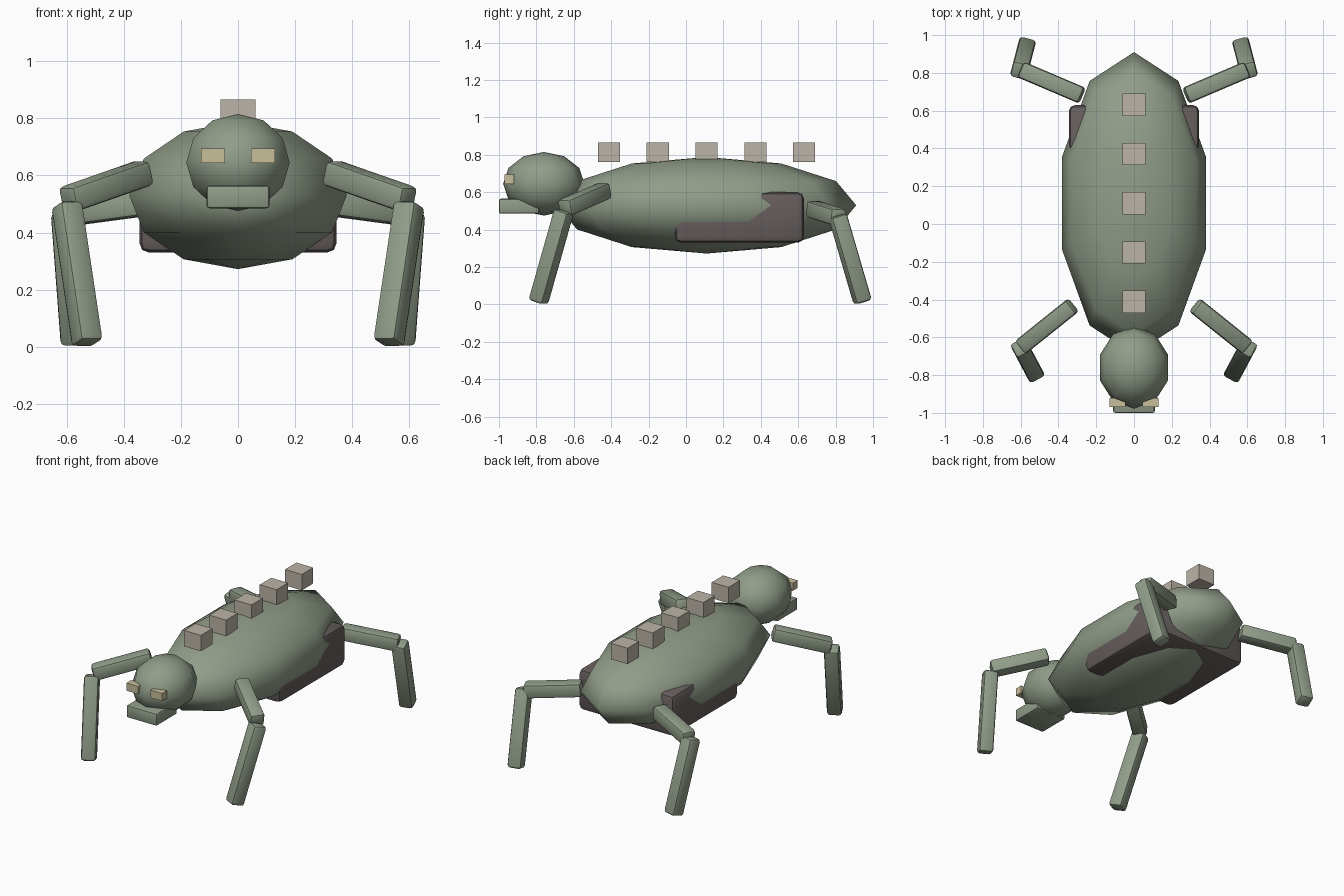
import bpy, bmesh, math
from mathutils import Vector, Matrix

if "Cube" in bpy.data.objects:
    bpy.data.objects.remove(bpy.data.objects["Cube"])


def material(name, rgb):
    m = bpy.data.materials.new(name)
    m.diffuse_color = (*rgb, 1)
    m.use_nodes = True
    m.node_tree.nodes["Principled BSDF"].inputs["Base Color"].default_value = m.diffuse_color
    return m


GREEN = material("sage_green", (0.28, 0.335, 0.25))
BROWN = material("dark_taupe", (0.135, 0.112, 0.11))
STONE = material("pale_stone", (0.50, 0.455, 0.39))
CREAM = material("cream_yellow", (0.58, 0.52, 0.33))


def finish(name, bm, mat, smooth):
    mesh = bpy.data.meshes.new(name)
    bmesh.ops.recalc_face_normals(bm, faces=bm.faces)
    bm.to_mesh(mesh)
    bm.free()
    for p in mesh.polygons:
        p.use_smooth = smooth
    mesh.materials.append(mat)
    ob = bpy.data.objects.new(name, mesh)
    bpy.context.collection.objects.link(ob)
    return ob


def ellipsoid(name, centre, radii, mat):
    bm = bmesh.new()
    bmesh.ops.create_uvsphere(bm, u_segments=10, v_segments=6, radius=1)
    bmesh.ops.transform(bm, verts=bm.verts,
                        matrix=Matrix.Translation(centre) @ Matrix.Diagonal((*radii, 1)))
    return finish(name, bm, mat, True)


def box(name, centre, size, mat, bevel=0.0, rotation=None):
    bm = bmesh.new()
    bmesh.ops.create_cube(bm, size=1)
    bmesh.ops.scale(bm, vec=size, verts=bm.verts)
    if bevel:
        bmesh.ops.bevel(bm, geom=bm.edges[:], offset=bevel, segments=2,
                        profile=0.5, affect='EDGES')
    mat4 = Matrix.Translation(centre)
    if rotation:
        mat4 = mat4 @ rotation.to_matrix().to_4x4()
    bmesh.ops.transform(bm, verts=bm.verts, matrix=mat4)
    ob = finish(name, bm, mat, False)
    if bevel:
        bpy.ops.object.select_all(action='DESELECT')
        ob.select_set(True)
        bpy.context.view_layer.objects.active = ob
        bpy.ops.object.shade_smooth_by_angle(angle=math.radians(30))
    return ob


def limb(name, a, b, width):
    a, b = Vector(a), Vector(b)
    d = b - a
    return box(name, (a + b) / 2, (width, width, d.length), GREEN, 0.018,
               d.to_track_quat('Z', 'Y'))


# Body, head and jaw
ellipsoid("body", (0, 0.11, 0.53), (0.40, 0.80, 0.258), GREEN)
ellipsoid("head", (0, -0.76, 0.645), (0.19, 0.218, 0.17), GREEN)
box("jaw", (0, -0.893, 0.525), (0.22, 0.214, 0.08), GREEN, 0.01)

# Wide belly block showing through the flanks
box("belly_block", (0, 0.285, 0.465), (0.69, 0.69, 0.27), BROWN, 0.033)

# Row of blocks along the back
for i in range(5):
    box(f"back_block_{i + 1}", (0, -0.412 + 0.261 * i, 0.814), (0.122, 0.118, 0.104), STONE)

# Legs and eyes, mirrored left and right
LEGS = {
    "front": ((0.325, -0.432, 0.61), (0.597, -0.65, 0.515),
              (0.60, -0.652, 0.50), (0.527, -0.79, 0.012)),
    "rear": ((0.275, 0.68, 0.51), (0.597, 0.817, 0.467),
             (0.605, 0.81, 0.475), (0.57, 0.945, 0.012)),
}
for side, s in (("right", 1), ("left", -1)):
    for pos, pts in LEGS.items():
        hip, knee, shin, foot = [(s * x, y, z) for x, y, z in pts]
        limb(f"{pos}_{side}_upper_leg", hip, knee, 0.09)
        limb(f"{pos}_{side}_lower_leg", shin, foot, 0.09)
    box(f"{side}_eye", (s * 0.087, -0.945, 0.669), (0.084, 0.05, 0.05), CREAM)
